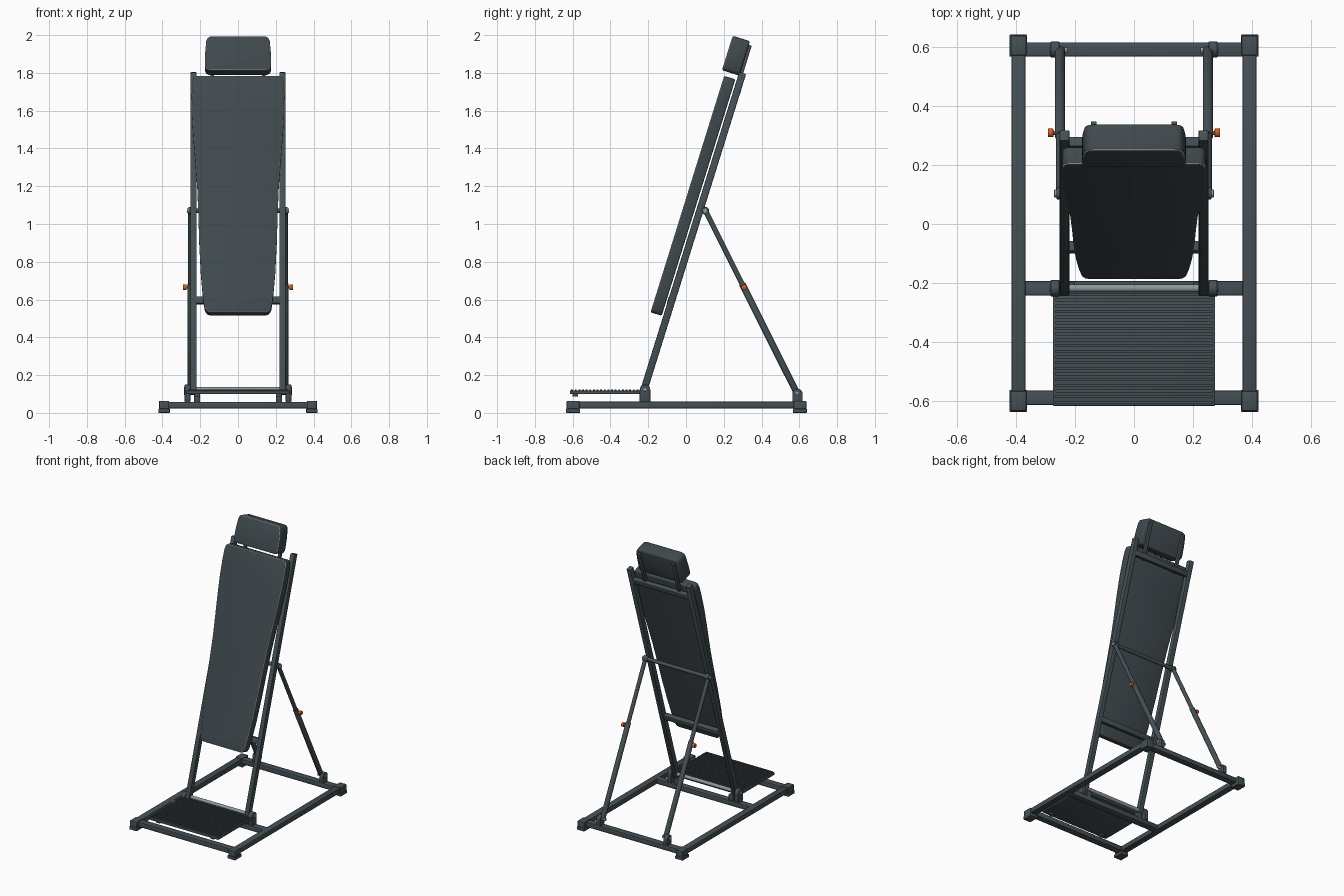
import bpy, bmesh, math
from mathutils import Matrix, Vector

cube = bpy.data.objects.get("Cube")
if cube:
    bpy.data.objects.remove(cube, do_unlink=True)


def material(name, color):
    m = bpy.data.materials.new(name)
    m.use_nodes = True
    m.diffuse_color = (*color, 1)
    m.node_tree.nodes["Principled BSDF"].inputs["Base Color"].default_value = (*color, 1)
    return m


SLATE = material("dark slate", (0.060, 0.080, 0.090))
PADDING = material("padding slate", (0.051, 0.067, 0.076))
STEEL = material("steel grey", (0.27, 0.32, 0.32))
PIPING = material("light grey piping", (0.42, 0.46, 0.46))
ORANGE = material("burnt orange", (0.62, 0.11, 0.02))

# Frame of the leaning back: local y points backwards, local z runs up the rails
TILT = Matrix.Translation((0, -0.22, 0.13)) @ Matrix.Rotation(math.radians(-17.3), 4, 'X')
WORLD = Matrix.Identity(4)


def finish(name, bm, matrix, mat, bevel=0.0, segments=2):
    if bevel:
        edges = [e for e in bm.edges if len(e.link_faces) == 2 and e.calc_face_angle() > 0.7]
        bmesh.ops.bevel(bm, geom=edges, offset=bevel, segments=segments,
                        profile=0.5, affect='EDGES', clamp_overlap=True)
    bmesh.ops.recalc_face_normals(bm, faces=bm.faces)
    mesh = bpy.data.meshes.new(name)
    bm.to_mesh(mesh)
    bm.free()
    mesh.materials.append(mat)
    ob = bpy.data.objects.new(name, mesh)
    ob.matrix_world = matrix
    bpy.context.collection.objects.link(ob)
    bpy.ops.object.select_all(action='DESELECT')
    ob.select_set(True)
    bpy.context.view_layer.objects.active = ob
    bpy.ops.object.shade_smooth_by_angle(angle=math.radians(40))


def box(name, center, size, matrix=WORLD, bevel=0.004):
    bm = bmesh.new()
    bmesh.ops.create_cube(bm, size=1)
    bmesh.ops.scale(bm, vec=size, verts=bm.verts)
    finish(name, bm, matrix @ Matrix.Translation(center), SLATE, bevel)


def rod(name, a, b, radius, mat=SLATE, bevel=0.0):
    a, b = Vector(a), Vector(b)
    bm = bmesh.new()
    bmesh.ops.create_cone(bm, cap_ends=True, segments=20, radius1=radius,
                          radius2=radius, depth=(b - a).length)
    turn = (b - a).to_track_quat('Z', 'Y').to_matrix().to_4x4()
    finish(name, bm, Matrix.Translation((a + b) / 2) @ turn, mat, bevel)


def extrude(name, points, depth, matrix, mat, bevel, segments):
    """Extrude an outline in the local x-z plane along y, centred."""
    bm = bmesh.new()
    face = bm.faces.new([bm.verts.new((x, -depth / 2, z)) for x, z in points])
    new = bmesh.ops.extrude_face_region(bm, geom=[face])["geom"]
    bmesh.ops.translate(bm, vec=(0, depth, 0),
                        verts=[v for v in new if isinstance(v, bmesh.types.BMVert)])
    finish(name, bm, matrix, mat, bevel, segments)


def bracket(name, x, y, height, width):
    """Upright block with a round top, lying in the y-z plane."""
    r = width / 2
    arc = [(r * math.cos(math.pi * i / 10), height - r + r * math.sin(math.pi * i / 10))
           for i in range(11)]
    turn = Matrix.Translation((x, y, 0.058)) @ Matrix.Rotation(math.pi / 2, 4, 'Z')
    extrude(name, [(r, 0)] + arc + [(-r, 0)], 0.030, turn, SLATE, 0.003, 2)


def cushion(name, half, depth, matrix, bevel):
    """Mirrored half outline, padded, with a thin piping round its front edge."""
    outline = half + [(-x, z) for x, z in reversed(half)]
    extrude(name, outline, depth, matrix, PADDING, bevel, 3)
    inset = 0.44 * bevel
    low, high = half[0][1], half[-1][1]
    mid, tall = (low + high) / 2, (high - low) / 2
    curve = bpy.data.curves.new(name + "_piping", 'CURVE')
    curve.dimensions = '3D'
    curve.bevel_depth = 0.003
    curve.bevel_resolution = 2
    spline = curve.splines.new('POLY')
    spline.points.add(len(outline) - 1)
    for p, (x, z) in zip(spline.points, outline):
        p.co = (x - math.copysign(inset, x), inset - depth / 2,
                mid + (z - mid) * (1 - inset / tall), 1)
    spline.use_cyclic_u = True
    curve.materials.append(PIPING)
    ob = bpy.data.objects.new(name + "_piping", curve)
    ob.matrix_world = matrix
    bpy.context.collection.objects.link(ob)


# Base frame
for name, y in (("front", -0.587), ("middle", -0.217), ("rear", 0.59)):
    box(name + "_cross_rail", (0, y, 0.041), (0.76, 0.048, 0.035))

PIVOT = Vector((0, 0.103, 1.07))
ANCHOR = Vector((0, 0.587, 0.105))

for side, s in (("left", 1), ("right", -1)):
    box(side + "_base_rail", (s * 0.39, 0, 0.042), (0.047, 1.22, 0.036))
    for end, y in (("front", -0.598), ("rear", 0.603)):
        box(f"{side}_{end}_foot", (s * 0.391, y, 0.011), (0.060, 0.074, 0.022), bevel=0.003)
        box(f"{side}_{end}_foot_cap", (s * 0.391, y, 0.034), (0.054, 0.068, 0.060), bevel=0.005)

    # Leaning back rails and their brackets
    box(side + "_back_rail", (s * 0.235, 0, 0.859), (0.033, 0.038, 1.778), TILT)
    bracket(side + "_rail_bracket", s * 0.267, -0.217, 0.092, 0.056)
    rod(side + "_rail_bolt", (s * 0.21, -0.217, 0.125), (s * 0.286, -0.217, 0.125), 0.011, STEEL, 0.002)
    box(side + "_bracket_block", (s * 0.217, -0.217, 0.078), (0.034, 0.04, 0.044), bevel=0.003)

    # Telescopic rear struts
    shift = Vector((s * 0.25, 0, 0))
    joint = PIVOT.lerp(ANCHOR, 0.40)
    rod(side + "_upper_strut", PIVOT + shift, joint + shift, 0.0135)
    rod(side + "_lower_strut", joint + shift, ANCHOR + shift, 0.0175, bevel=0.002)
    rod(side + "_strut_knuckle", PIVOT + shift * 0.90, PIVOT + shift * 1.05, 0.020, bevel=0.003)
    rod(side + "_pivot_bolt", PIVOT + shift * 0.88, PIVOT + shift * 1.08, 0.013, STEEL, 0.002)
    bracket(side + "_strut_bracket", s * 0.267, 0.590, 0.07, 0.054)
    rod(side + "_strut_bolt", ANCHOR + shift * 0.90, ANCHOR + shift * 1.145, 0.010, STEEL, 0.002)

    # Height locking knobs
    knob = Vector((0, 0.308, 0.665))
    rod(side + "_knob_stem", knob + shift, knob + shift * 1.11, 0.007, ORANGE)
    rod(side + "_knob", knob + shift * 1.09, knob + shift * 1.165, 0.0145, ORANGE, 0.002)

    # Headrest posts and footplate stops
    box(side + "_headrest_post", (s * 0.136, -0.008, 1.765), (0.02, 0.022, 0.27), TILT, 0.003)
    box(side + "_footplate_stop", (s * 0.215, -0.587, 0.094), (0.03, 0.03, 0.016), bevel=0.003)

# Cross members of the back
box("top_crossbar", (0, 0.003, 1.65), (0.45, 0.034, 0.036), TILT)
box("lower_crossbar", (0, -0.003, 0.485), (0.45, 0.036, 0.036), TILT)
rod("middle_crossbar", PIVOT - Vector((0.25, 0, 0)), PIVOT + Vector((0.25, 0, 0)), 0.013)

# Tapered back pad: half widths from bottom to top
pad = [(0.150, 0.394), (0.166, 0.400), (0.177, 0.424), (0.187, 0.50), (0.197, 0.62),
       (0.205, 0.78), (0.210, 0.95), (0.216, 1.10), (0.226, 1.24), (0.236, 1.37),
       (0.243, 1.49), (0.245, 1.60), (0.243, 1.670), (0.237, 1.696), (0.222, 1.705)]
cushion("back_pad", pad, 0.062, TILT @ Matrix.Translation((0, -0.058, 0)), 0.008)

# Headrest, slightly narrower at the top
head = [(0.150, 0), (0.168, 0.006), (0.176, 0.026), (0.174, 0.10), (0.168, 0.165),
        (0.160, 0.184), (0.142, 0.191)]
cushion("headrest", head, 0.096, TILT @ Matrix.Translation((0, -0.061, 1.73)), 0.010)

# Ribbed footplate with its hinge rod
box("footplate", (0, -0.42, 0.109), (0.548, 0.39, 0.018), bevel=0.003)
RIBS = 20
for i in range(RIBS):
    y = -0.603 + i * 0.365 / (RIBS - 1)
    box(f"footplate_rib_{i + 1}", (0, y, 0.120), (0.53, 0.010, 0.010), bevel=0)
rod("hinge_rod", (-0.262, -0.217, 0.125), (0.262, -0.217, 0.125), 0.013, STEEL)
